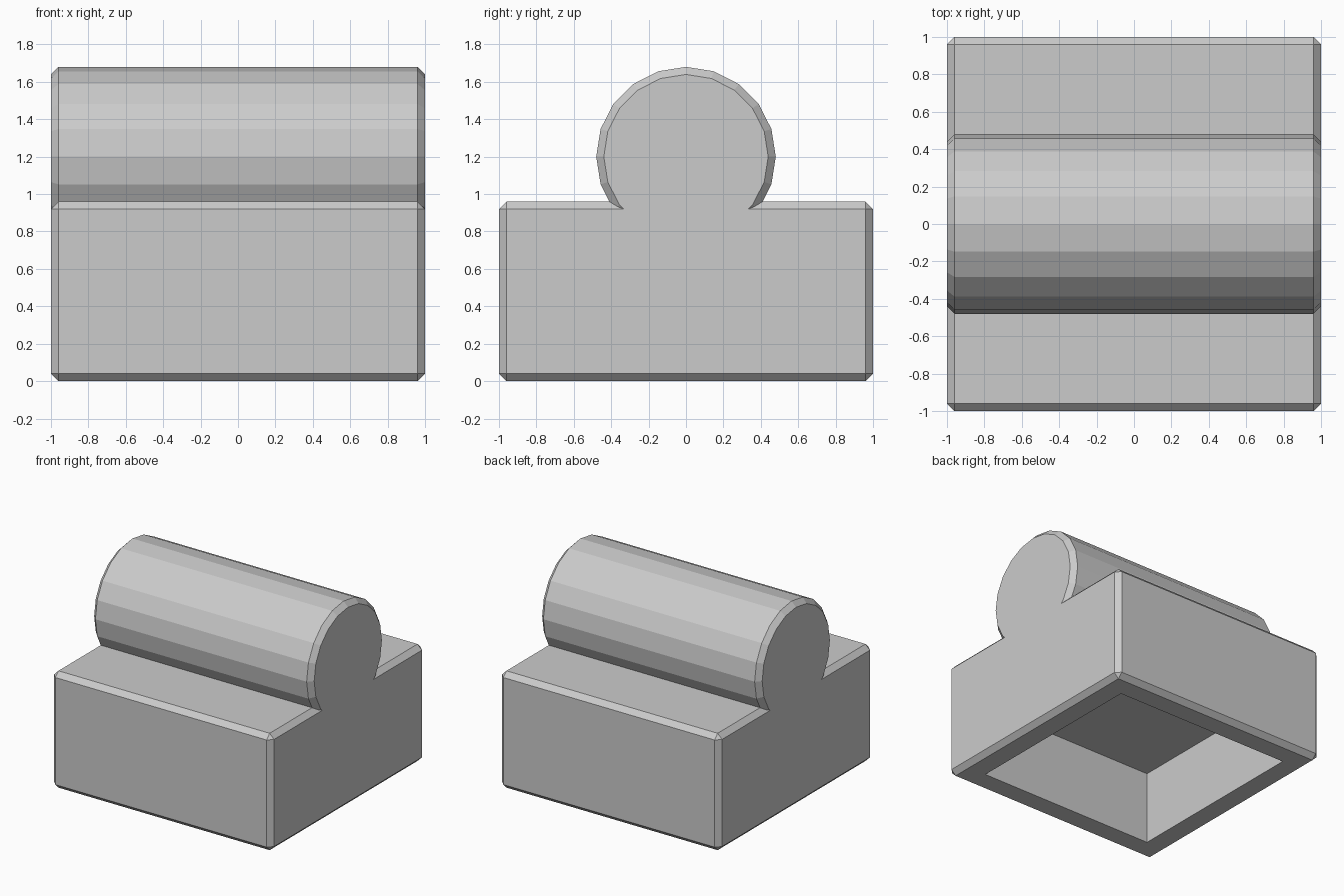
import bpy, bmesh, math
from mathutils import Matrix

if "Cube" in bpy.data.objects:
    bpy.data.objects.remove(bpy.data.objects["Cube"])

CHAMFER = 0.04


def make_object(name, bm):
    mesh = bpy.data.meshes.new(name)
    bmesh.ops.recalc_face_normals(bm, faces=bm.faces[:])
    bm.to_mesh(mesh)
    bm.free()
    obj = bpy.data.objects.new(name, mesh)
    bpy.context.collection.objects.link(obj)
    return obj


def chamfer(bm, edges):
    bmesh.ops.bevel(bm, geom=edges, offset=CHAMFER, segments=1,
                    profile=0.5, affect='EDGES')


def box(name, size, z0, z1, chamfered=False):
    bm = bmesh.new()
    m = Matrix.Translation((0, 0, (z0 + z1) / 2)) @ Matrix.Diagonal((size, size, z1 - z0, 1))
    bmesh.ops.create_cube(bm, size=1, matrix=m)
    if chamfered:
        chamfer(bm, bm.edges[:])
    return make_object(name, bm)


def boolean(target, tool, operation):
    tool.hide_render = True
    tool.hide_set(True)
    mod = target.modifiers.new(operation.title(), 'BOOLEAN')
    mod.operation = operation
    mod.solver = 'EXACT'
    mod.object = tool


# Chamfered block
block = box("base_block", 2.0, 0.0, 0.96, chamfered=True)

# Twenty-sided roller lying along x, chamfered at both ends
bm = bmesh.new()
m = Matrix.Translation((0, 0, 1.2)) @ Matrix.Rotation(math.pi / 2, 4, 'Y')
bmesh.ops.create_cone(bm, cap_ends=True, segments=20, radius1=0.48,
                      radius2=0.48, depth=2.0, matrix=m)
rims = [e for e in bm.edges if abs(e.verts[0].co.x - e.verts[1].co.x) < 0.01]
chamfer(bm, rims)
roller = make_object("top_roller", bm)

# Square pocket in the underside
pocket = box("pocket_cutter", 1.6, -0.5, 0.6)

boolean(block, roller, 'UNION')
boolean(block, pocket, 'DIFFERENCE')
